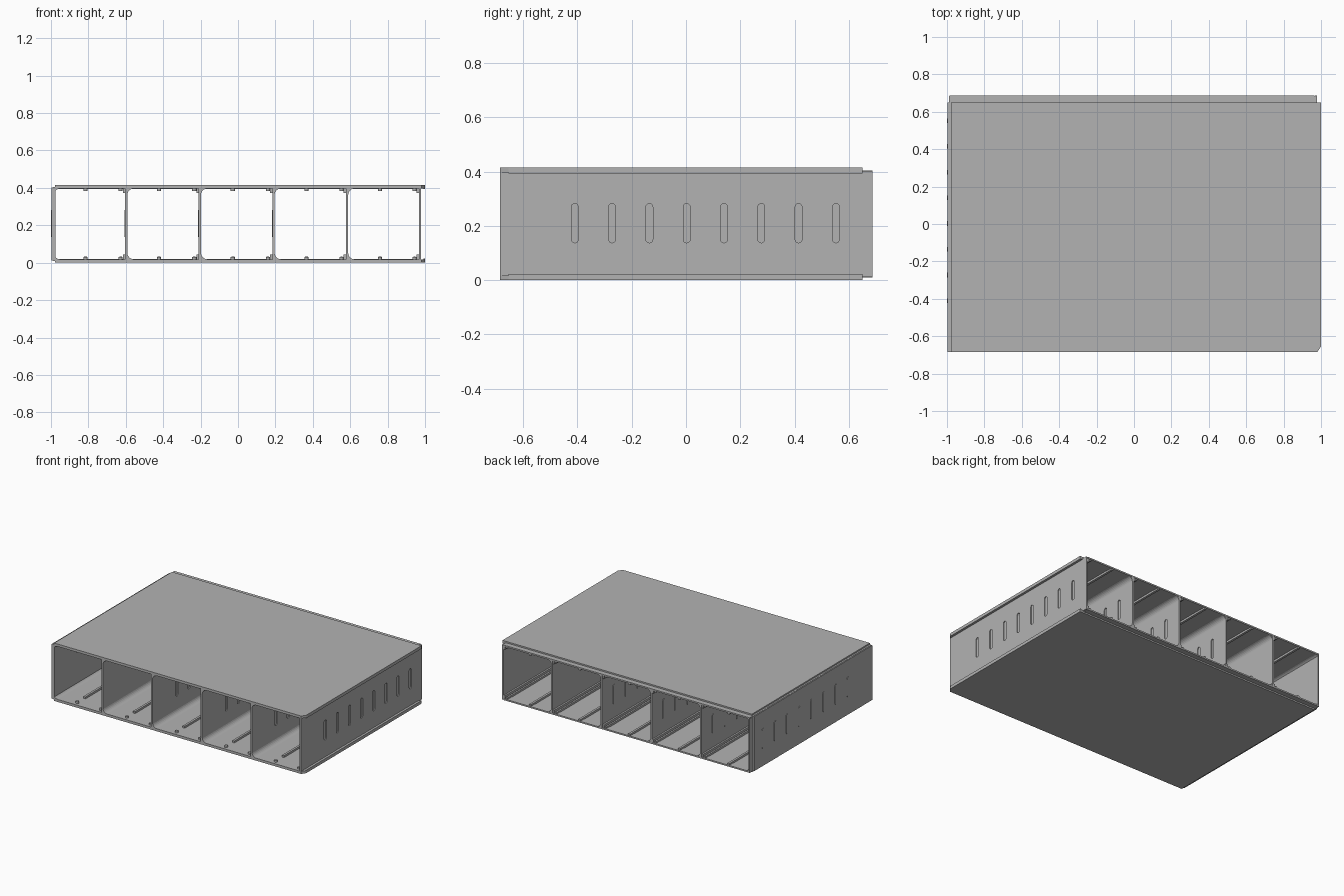
import bpy, bmesh, math
from mathutils import Vector

old = bpy.data.objects.get("Cube")
if old:
    bpy.data.objects.remove(old, do_unlink=True)

grey = bpy.data.materials.new("plain grey")
grey.use_nodes = True
COLOUR = (0.45, 0.45, 0.45, 1)
grey.diffuse_color = COLOUR
grey.node_tree.nodes["Principled BSDF"].inputs["Base Color"].default_value = COLOUR

H = 0.415
FRONT, BACK, TONGUE = -0.685, 0.65, 0.687
WALLS = [-0.991 + 0.3935 * i for i in range(6)]
HALF = 0.006
SLOT_Y = [-0.41 + 0.1375 * i for i in range(8)]


def finish(name, bm):
    bmesh.ops.recalc_face_normals(bm, faces=bm.faces[:])
    mesh = bpy.data.meshes.new(name)
    bm.to_mesh(mesh)
    bm.free()
    mesh.materials.append(grey)
    ob = bpy.data.objects.new(name, mesh)
    bpy.context.collection.objects.link(ob)
    return ob


def prism(bm, points, offset):
    """Extrude a closed 3D outline along an offset."""
    face = bm.faces.new([bm.verts.new(p) for p in points])
    out = bmesh.ops.extrude_face_region(bm, geom=[face])
    moved = [g for g in out["geom"] if isinstance(g, bmesh.types.BMVert)]
    bmesh.ops.translate(bm, verts=moved, vec=Vector(offset))


def box(bm, x0, x1, y0, y1, z0, z1):
    prism(bm, [(x0, y0, z0), (x1, y0, z0), (x1, y0, z1), (x0, y0, z1)], (0, y1 - y0, 0))


def slots(bm, x, depth):
    """Row of upright round-ended slot shapes."""
    r = 0.0125
    for y in SLOT_Y:
        pts = []
        for i in range(18):
            a = math.pi * (i % 9) / 8 + (math.pi if i > 8 else 0)
            z = 0.27 if i < 9 else 0.15
            pts.append((x, y + r * math.cos(a), z + r * math.sin(a)))
        prism(bm, pts, (depth, 0, 0))


# Top and bottom plates with the front corner clipped, side lip and back tongue
for name, flip in (("bottom_plate", False), ("top_plate", True)):
    bm = bmesh.new()

    def zz(a, b):
        return (H - b, H - a) if flip else (a, b)

    z0, z1 = zz(0, 0.018)
    outline = [(-0.978, FRONT), (0.98, FRONT), (1, FRONT + 0.03), (1, BACK), (-0.978, BACK)]
    prism(bm, [(x, y, z0) for x, y in outline], (0, 0, z1 - z0))
    box(bm, -0.986, 0.966, BACK - 0.01, TONGUE, *zz(0.01, 0.0205))
    # corner step beside the left wall
    box(bm, -0.99, -0.97, FRONT, BACK, *zz(0.01, 0.021))
    finish(name, bm)

# Upright walls, with slot recesses on the right and slot bosses on the left
for i, x in enumerate(WALLS):
    first, last = i == 0, i == 5
    name = "left_end_wall" if last else "right_end_wall" if first else "divider_%d" % i
    bm = bmesh.new()
    x0, x1 = x - HALF, x + HALF
    if last:
        x0, x1 = 0.967, 0.979
    box(bm, x0, x1, FRONT, BACK if first else TONGUE, 0.012, H - 0.012)
    wall = finish(name, bm)
    if i >= 2:
        bm = bmesh.new()
        slots(bm, x1 - 0.006, 0.02)
        cutter = finish("slot_cutter", bm)
        cutter.hide_render = True
        mod = wall.modifiers.new("slots", "BOOLEAN")
        mod.operation, mod.solver, mod.object = "DIFFERENCE", "EXACT", cutter
        deps = bpy.context.evaluated_depsgraph_get()
        wall.data = bpy.data.meshes.new_from_object(wall.evaluated_get(deps))
        wall.modifiers.clear()
        bpy.data.objects.remove(cutter, do_unlink=True)
    if i < 4:
        bm = bmesh.new()
        slots(bm, x0 + 0.002, -0.005)
        finish(name + "_bosses", bm)

# Back tongue beside the first wall
bm = bmesh.new()
box(bm, -0.986, -0.976, FRONT, TONGUE, 0.012, H - 0.012)
finish("end_wall_tongue", bm)

# Each bay: rounded corners, guide ribs, ledge and front pegs, top and bottom
for i in range(5):
    bm = bmesh.new()
    left, right = WALLS[i] + HALF, WALLS[i + 1] - HALF
    if i == 4:
        right = 0.967
    for flip in (False, True):
        def z(a):
            return H - a if flip else a

        def bar(xa, xb, y0, y1, a, b):
            box(bm, xa, xb, y0, y1, min(z(a), z(b)), max(z(a), z(b)))

        r, f = 0.035, 0.018
        arc = [(left + r - r * math.sin(t * math.pi / 12), FRONT,
                z(f + r - r * math.cos(t * math.pi / 12))) for t in range(7)]
        prism(bm, [(left - 0.003, FRONT, z(f - 0.003))] + arc, (0, TONGUE - FRONT - 0.002, 0))
        mid = left + 0.17
        bar(mid - 0.008, mid + 0.008, FRONT + 0.11, TONGUE - 0.004, f - 0.003, 0.032)
        bar(right - 0.03, right - 0.018, FRONT + 0.11, TONGUE - 0.004, f - 0.003, 0.032)
        bar(right - 0.012, right + 0.002, FRONT + 0.02, TONGUE - 0.004, f - 0.003, 0.043)
        for px in (mid, right - 0.024):
            ring = [(px + 0.011 * math.cos(k * math.pi / 6),
                     FRONT + 0.03 + 0.011 * math.sin(k * math.pi / 6), z(f - 0.003))
                    for k in range(12)]
            prism(bm, ring, (0, 0, -0.016 if flip else 0.016))
    finish("bay_%d_guides" % (i + 1), bm)

# Small hooked lips on the open side rail
bm = bmesh.new()
for z0 in (0.016, H - 0.022):
    box(bm, 0.992, 1.0, FRONT + 0.03, BACK, z0, z0 + 0.006)
finish("side_rail_lips", bm)
